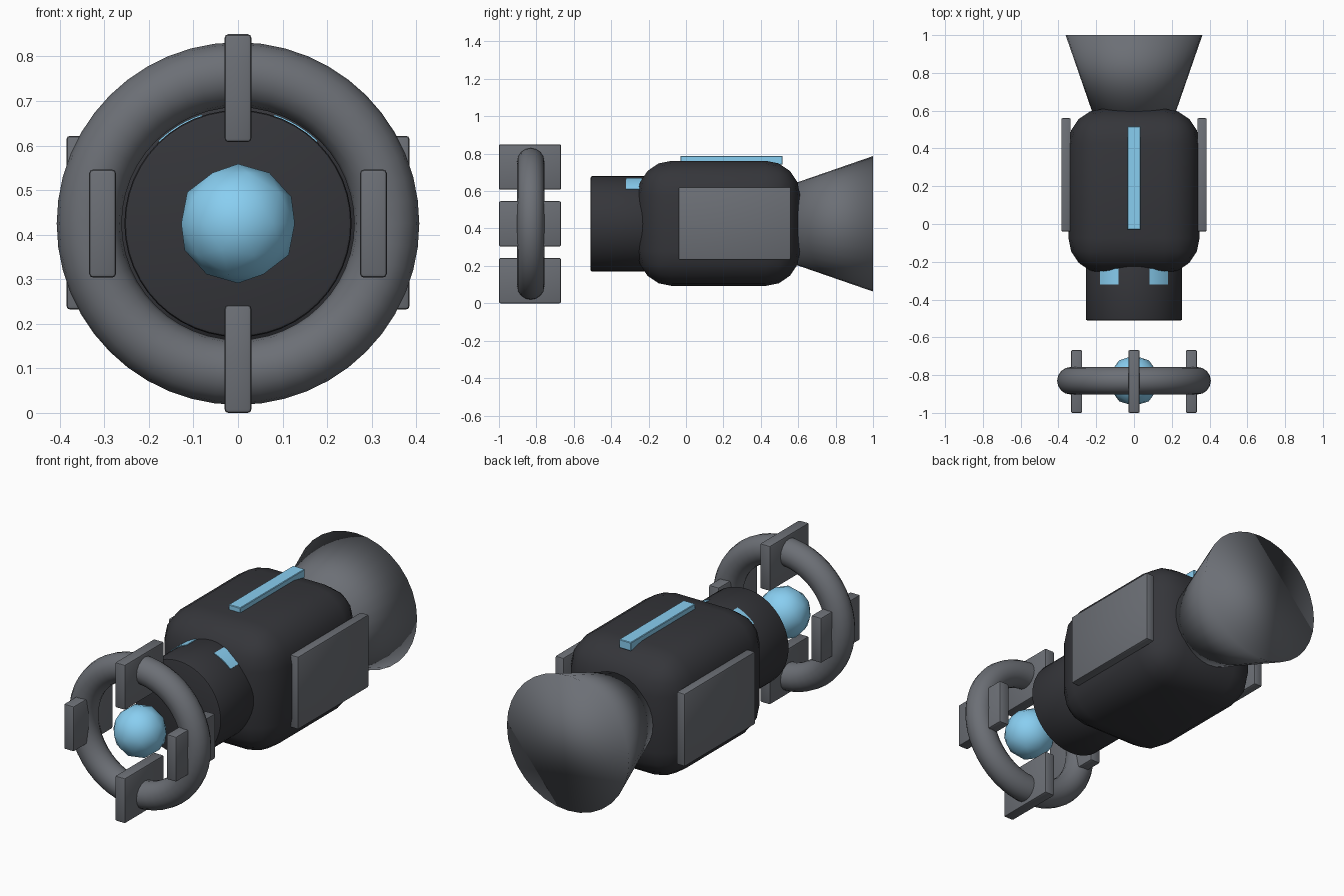
import bpy, bmesh
from math import radians, sin, cos, pi

if "Cube" in bpy.data.objects:
    bpy.data.objects.remove(bpy.data.objects["Cube"])

ZC = 0.425  # height of the long axis


def material(name, col):
    m = bpy.data.materials.new(name)
    m.diffuse_color = (*col, 1)
    m.use_nodes = True
    m.node_tree.nodes["Principled BSDF"].inputs["Base Color"].default_value = m.diffuse_color
    return m


DARK = material("dark_shell", (0.035, 0.036, 0.042))
GREY = material("grey_metal", (0.15, 0.16, 0.18))
BLUE = material("blue_glow", (0.25, 0.62, 0.88))


def finish(name, mat, bevel=0, segments=2, angle=35):
    ob = bpy.context.object
    ob.name = name
    ob.data.materials.append(mat)
    if bevel:
        b = ob.modifiers.new("bevel", "BEVEL")
        b.width, b.segments = bevel, segments
        b.limit_method = 'ANGLE'
        b.angle_limit = radians(40)
        bpy.ops.object.modifier_apply(modifier="bevel")
    bpy.ops.object.shade_smooth_by_angle(angle=radians(angle))
    return ob


def box(name, lo, hi, mat, bevel=0.008, segments=2):
    bpy.ops.mesh.primitive_cube_add(size=1, location=[(a + b) / 2 for a, b in zip(lo, hi)])
    bpy.context.object.scale = [b - a for a, b in zip(lo, hi)]
    bpy.ops.object.transform_apply(location=False, rotation=False, scale=True)
    return finish(name, mat, bevel, segments)


# Rounded main body
box("body", (-0.347, -0.26, 0.093), (0.347, 0.61, 0.762), DARK, 0.185, 4)

# Neck cylinder
bpy.ops.mesh.primitive_cylinder_add(vertices=48, radius=0.255, depth=0.31,
                                    location=(0, -0.355, ZC), rotation=(pi / 2, 0, 0))
finish("neck", DARK, 0.008)

# Rear nozzle, a capped flared cone
bpy.ops.mesh.primitive_cone_add(vertices=32, radius1=0.362, radius2=0.22, depth=0.41,
                                location=(0, 0.795, ZC), rotation=(pi / 2, 0, 0))
finish("nozzle", GREY, angle=180)

# Front ring with four clamps, and the glowing core
bpy.ops.mesh.primitive_torus_add(major_segments=48, minor_segments=16, major_radius=0.334,
                                 minor_radius=0.073, location=(0, -0.83, ZC),
                                 rotation=(pi / 2, 0, 0))
finish("front_ring", GREY, angle=180)
for i in range(4):
    x, z = 0.304 * cos(i * pi / 2), ZC + 0.304 * sin(i * pi / 2)
    box(f"ring_clamp_{i}", (x - 0.03, -1, z - 0.121), (x + 0.03, -0.668, z + 0.121), GREY)
bpy.ops.mesh.primitive_ico_sphere_add(subdivisions=2, radius=0.134, location=(0, -0.83, ZC))
finish("core", BLUE, angle=180)

# Side panels and top light strip
for s in (-1, 1):
    box("side_panel", (s * 0.36 - 0.025, -0.04, 0.232), (s * 0.36 + 0.025, 0.56, 0.622), GREY)
box("top_strip", (-0.035, -0.03, 0.742), (0.035, 0.517, 0.788), BLUE, 0.003, 1)

# Curved light patches on the neck
for s in (-1, 1):
    bm = bmesh.new()
    rings = []
    for i in range(7):
        a = s * radians(18.5 + i * 25.5 / 6)
        rings.append([bm.verts.new((r * sin(a), y, ZC + r * cos(a)))
                      for r, y in ((0.235, -0.32), (0.258, -0.32), (0.258, -0.235), (0.235, -0.235))])
    for p, q in zip(rings, rings[1:]):
        for k in range(4):
            bm.faces.new((p[k], p[(k + 1) % 4], q[(k + 1) % 4], q[k]))
    bm.faces.new(rings[0])
    bm.faces.new(rings[-1])
    bmesh.ops.recalc_face_normals(bm, faces=bm.faces)
    me = bpy.data.meshes.new("neck_light")
    bm.to_mesh(me)
    bm.free()
    ob = bpy.data.objects.new("neck_light", me)
    bpy.context.collection.objects.link(ob)
    bpy.ops.object.select_all(action='DESELECT')
    ob.select_set(True)
    bpy.context.view_layer.objects.active = ob
    finish("neck_light", BLUE)
